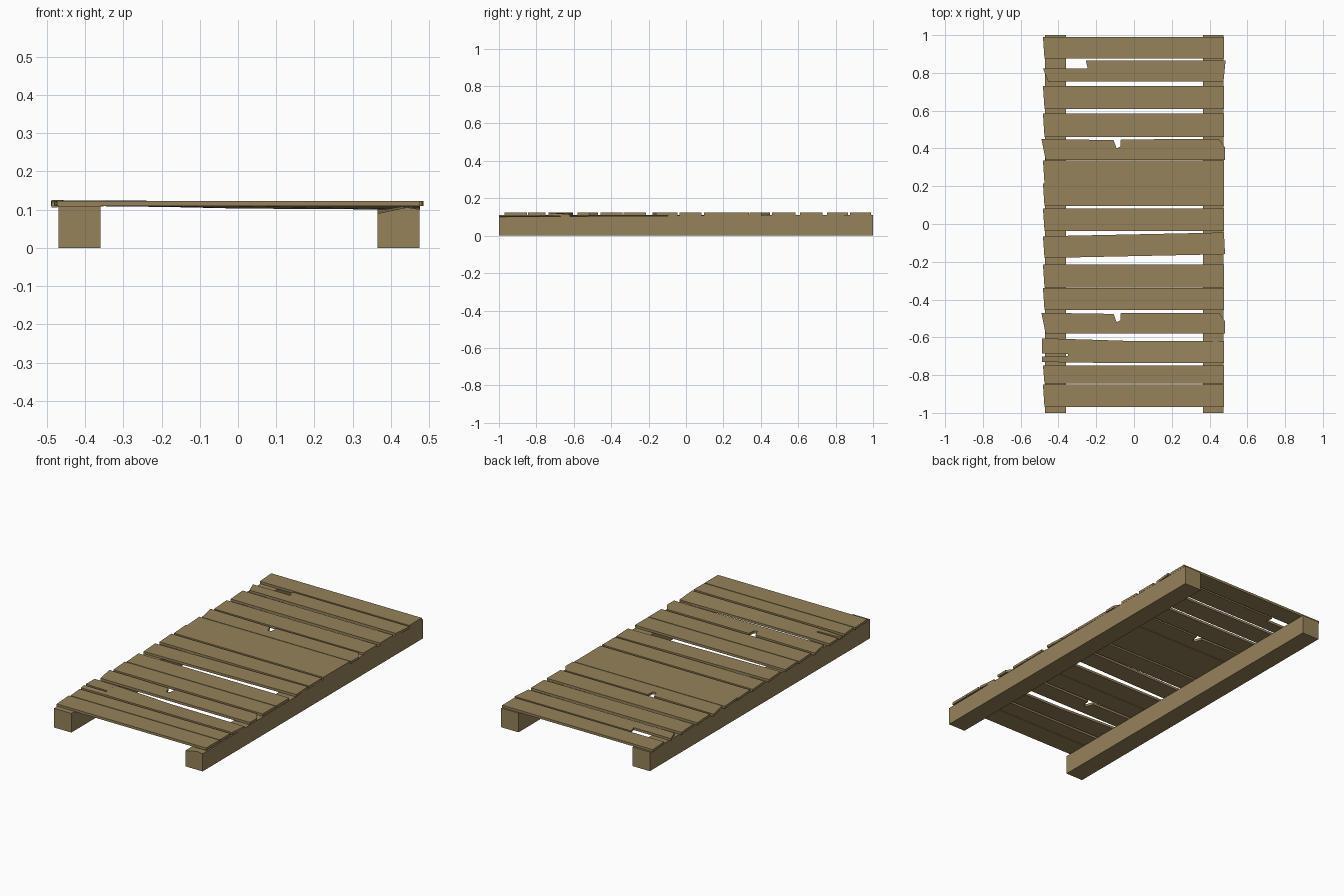
import bpy
import bmesh

cube = bpy.data.objects.get("Cube")
if cube:
    bpy.data.objects.remove(cube, do_unlink=True)

COLOUR = (0.305, 0.225, 0.105, 1)
wood = bpy.data.materials.new("weathered_wood")
wood.use_nodes = True
wood.diffuse_color = COLOUR
bsdf = wood.node_tree.nodes["Principled BSDF"]
bsdf.inputs["Base Color"].default_value = COLOUR
bsdf.inputs["Roughness"].default_value = 0.9

BOTTOM, TOP = 0.109, 0.123
LEFT, RIGHT = -0.482, 0.476


def finish(name, bm):
    bmesh.ops.recalc_face_normals(bm, faces=bm.faces)
    mesh = bpy.data.meshes.new(name)
    bm.to_mesh(mesh)
    bm.free()
    mesh.materials.append(wood)
    obj = bpy.data.objects.new(name, mesh)
    bpy.context.collection.objects.link(obj)
    return obj


def plank(name, outline):
    """Extrude a top-view outline to the plank thickness."""
    bm = bmesh.new()
    face = bm.faces.new([bm.verts.new((x, y, BOTTOM)) for x, y in outline])
    ext = bmesh.ops.extrude_face_region(bm, geom=[face])
    tops = [v for v in ext["geom"] if isinstance(v, bmesh.types.BMVert)]
    bmesh.ops.translate(bm, verts=tops, vec=(0, 0, TOP - BOTTOM))
    caps = [f for f in bm.faces if len(f.verts) > 4]
    bmesh.ops.triangulate(bm, faces=caps)
    return finish(name, bm)


def loft(name, sections):
    """Join closed cross-sections of equal point count."""
    bm = bmesh.new()
    rings = [[bm.verts.new(p) for p in s] for s in sections]
    n = len(rings[0])
    for a, b in zip(rings, rings[1:]):
        for i in range(n):
            j = (i + 1) % n
            bm.faces.new((a[i], a[j], b[j], b[i]))
    bm.faces.new(rings[0])
    bm.faces.new(rings[-1])
    return finish(name, bm)


def board_section(x, front, back, z_front, z_back):
    t = TOP - BOTTOM
    return [(x, front, z_front), (x, back, z_back),
            (x, back, z_back + t), (x, front, z_front + t)]


# Support beams: the left-hand (+x) one is worn down towards the front
def beam_section(y, x0, x1, inner, ridge, outer):
    return [(x0, y, 0), (x1, y, 0), (x1, y, outer),
            (x0 + 0.7 * (x1 - x0), y, ridge), (x0, y, inner)]


loft("right_beam", [beam_section(y, -0.47, -0.36, 0.11, 0.11, 0.11)
                    for y in (-1, 1)])
loft("left_beam", [beam_section(-1, 0.365, 0.475, 0.09, 0.106, 0.101),
                   beam_section(0.45, 0.365, 0.475, 0.11, 0.11, 0.11),
                   beam_section(1, 0.365, 0.475, 0.11, 0.11, 0.11)])

# Sound planks, given as front and back edges
edges = [(0.876, 0.99), (0.61, 0.73), (0.46, 0.585), (0.215, 0.336),
         (0.095, 0.215), (-0.036, 0.082), (-0.335, -0.215),
         (-0.456, -0.34), (-0.845, -0.75), (-0.97, -0.85)]
for i, (front, back) in enumerate(edges):
    plank(f"plank_{i + 1}", [(LEFT + 0.008, front), (RIGHT, front),
                             (RIGHT, back), (LEFT, back)])

# Crooked plank
plank("crooked_plank", [(-0.474, -0.18), (0.482, -0.16),
                        (0.476, -0.045), (LEFT, -0.065)])

# Plank with a snapped-off corner
plank("snapped_plank", [(-0.455, 0.755), (0.474, 0.755), (0.485, 0.865),
                        (-0.255, 0.865), (-0.245, 0.824), (-0.482, 0.824)])

# Two chipped planks of the same shape
for name, y in (("back_chipped_plank", 0.34), ("front_chipped_plank", -0.58)):
    plank(name, [(-0.468, y), (0.482, y), (0.482, y + 0.065),
                 (0.45, y + 0.11), (-0.07, y + 0.108), (-0.072, y + 0.07),
                 (-0.092, y + 0.06), (-0.108, y + 0.104), (-0.49, y + 0.11)])

# Split plank: twisted body and two prongs
loft("split_plank_body", [
    board_section(-0.35, -0.733, -0.609, 0.109, 0.110),
    board_section(-0.18, -0.735, -0.614, 0.109, 0.107),
    board_section(0, -0.735, -0.62, 0.109, 0.103),
    board_section(RIGHT, -0.735, -0.62, 0.109, 0.1)])
loft("split_plank_back_prong", [
    board_section(-0.488, -0.685, -0.605, 0.111, 0.110),
    board_section(-0.35, -0.688, -0.609, 0.1095, 0.110)])
loft("split_plank_front_prong", [
    board_section(-0.488, -0.73, -0.702, 0.106, 0.111),
    board_section(-0.35, -0.733, -0.698, 0.109, 0.1095)])
